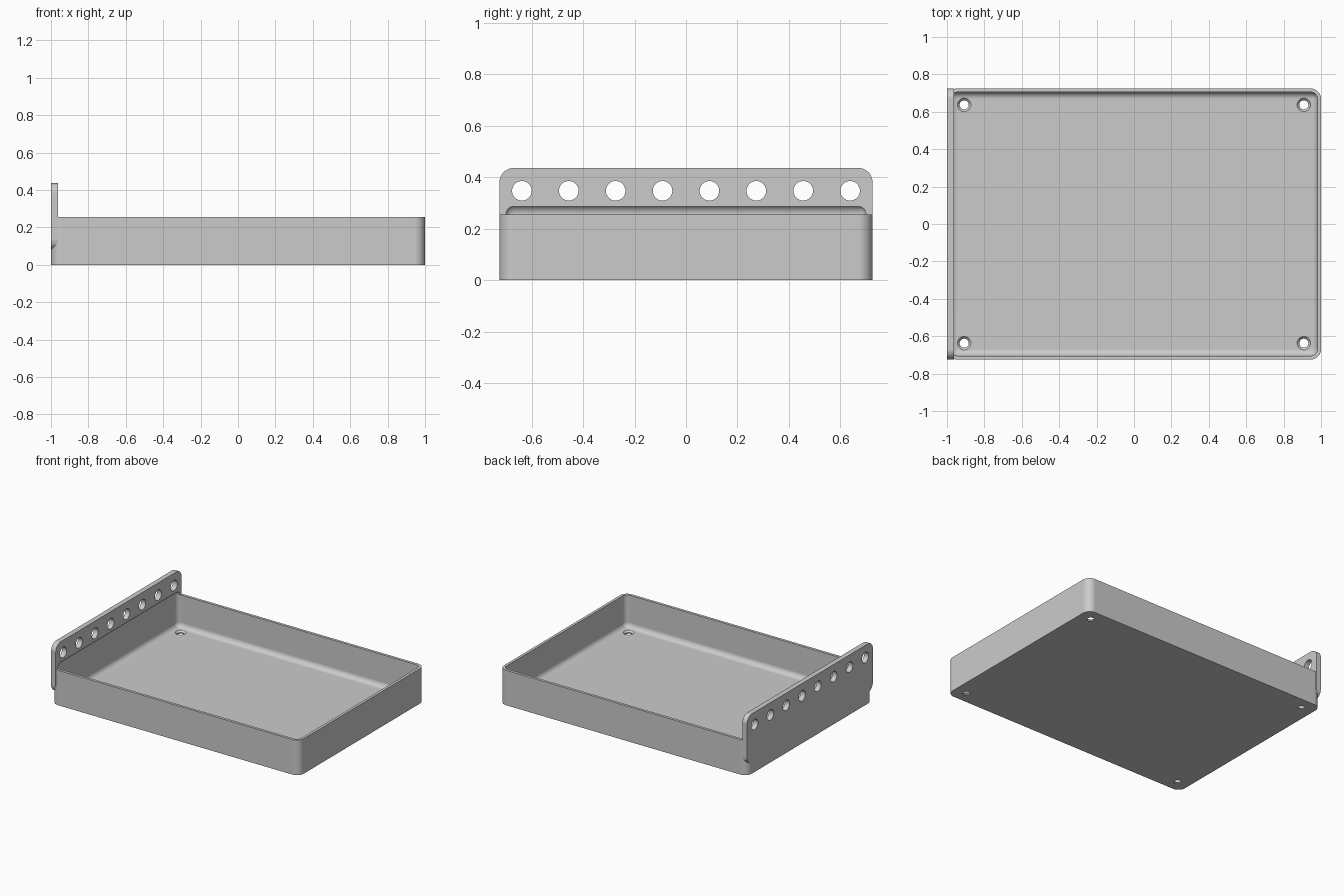
import bpy, bmesh, math
from mathutils import Matrix, Vector

if "Cube" in bpy.data.objects:
    bpy.data.objects.remove(bpy.data.objects["Cube"], do_unlink=True)

HALF_X, HALF_Y = 1.0, 0.725      # outer footprint
RIM, TOP = 0.255, 0.436          # tray rim and plate top heights
WALL, PLATE = 0.02, 0.037        # thicknesses
CORNER = 0.056

grey = bpy.data.materials.new("plain grey")
grey.use_nodes = True
grey.diffuse_color = (0.6, 0.6, 0.6, 1)
grey.node_tree.nodes["Principled BSDF"].inputs["Base Color"].default_value = (0.6, 0.6, 0.6, 1)


def to_object(name, bm):
    bmesh.ops.recalc_face_normals(bm, faces=bm.faces)
    mesh = bpy.data.meshes.new(name)
    bm.to_mesh(mesh)
    bm.free()
    mesh.materials.append(grey)
    ob = bpy.data.objects.new(name, mesh)
    bpy.context.collection.objects.link(ob)
    return ob


def rounded_box(name, low, high, radius, axis=None, segments=12):
    """Box with the edges along one axis rounded, or all edges if axis is None."""
    low, high = Vector(low), Vector(high)
    bm = bmesh.new()
    bmesh.ops.create_cube(bm, size=1)
    bm.transform(Matrix.Translation((low + high) / 2) @ Matrix.Diagonal((*(high - low), 1)))
    edges = [e for e in bm.edges if axis is None
             or abs(e.verts[0].co[axis] - e.verts[1].co[axis]) > 1e-4]
    bmesh.ops.bevel(bm, geom=edges, offset=radius, segments=segments,
                    profile=0.5, affect='EDGES')
    return to_object(name, bm)


def add_cone(bm, centre, r1, r2, depth, turn=Matrix()):
    bmesh.ops.create_cone(bm, cap_ends=True, segments=32, radius1=r1, radius2=r2,
                          depth=depth, matrix=Matrix.Translation(centre) @ turn)


def combine(target, other, operation):
    mod = target.modifiers.new(operation.lower(), 'BOOLEAN')
    mod.operation, mod.solver, mod.object = operation, 'EXACT', other
    bpy.context.view_layer.objects.active = target
    bpy.ops.object.modifier_apply(modifier=mod.name)
    bpy.data.objects.remove(other, do_unlink=True)


# Tray body with the tall mounting plate flush on its end
tray = rounded_box("tray_with_mounting_plate", (-HALF_X, -HALF_Y, 0),
                   (HALF_X, HALF_Y, RIM), CORNER, axis=2)
plate = rounded_box("mounting_plate", (-HALF_X, -HALF_Y, 0.08),
                    (-HALF_X + PLATE, HALF_Y, TOP), CORNER, axis=0)
combine(tray, plate, 'UNION')

# Filleted hollow, which also undercuts the plate above the rim
hollow = rounded_box("hollow_cutter", (-HALF_X + WALL, -HALF_Y + WALL, WALL),
                     (HALF_X - WALL, HALF_Y - WALL, 0.2925), 0.036, segments=8)
combine(tray, hollow, 'DIFFERENCE')

# Row of round holes through the plate
bm = bmesh.new()
for i in range(8):
    add_cone(bm, (-HALF_X + PLATE / 2, (i - 3.5) * 0.1823, 0.347), 0.038, 0.038, 0.1,
             Matrix.Rotation(math.pi / 2, 4, 'Y'))
combine(tray, to_object("plate_hole_cutter", bm), 'DIFFERENCE')

# Countersunk screw holes in the floor corners
for r1, r2, z, depth in ((0.024, 0.024, 0, 0.1), (0.024, 0.044, 0.018, 0.02)):
    bm = bmesh.new()
    for x in (-0.908, 0.908):
        for y in (-0.637, 0.637):
            add_cone(bm, (x, y, z), r1, r2, depth)
    combine(tray, to_object("screw_hole_cutter", bm), 'DIFFERENCE')

# Smooth fillets, crisp edges, flat panels
bpy.ops.object.select_all(action='DESELECT')
tray.select_set(True)
bpy.context.view_layer.objects.active = tray
bpy.ops.object.shade_smooth_by_angle(angle=math.radians(30))
weighted = tray.modifiers.new("flat_panels", 'WEIGHTED_NORMAL')
weighted.keep_sharp = True
